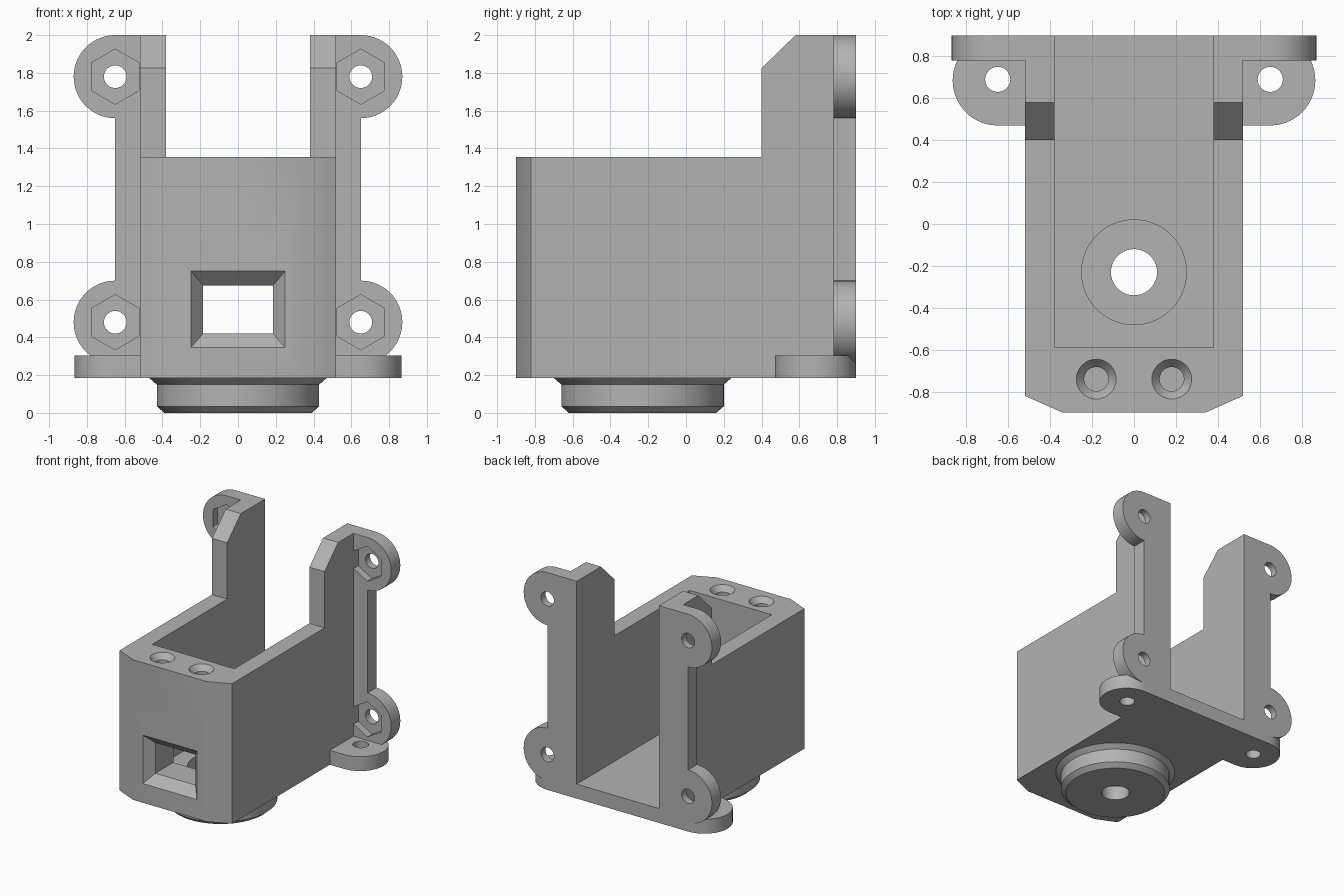
import bpy, bmesh, math
from mathutils import Vector

cube = bpy.data.objects.get("Cube")
if cube:
    bpy.data.objects.remove(cube, do_unlink=True)

GREY = (0.45, 0.45, 0.45, 1)
grey = bpy.data.materials.new("plain grey")
grey.use_nodes = True
grey.diffuse_color = GREY
grey.node_tree.nodes["Principled BSDF"].inputs["Base Color"].default_value = GREY

PLACE = {
    "x": lambda p, t: (t, p[0], p[1]),
    "y": lambda p, t: (p[0], t, p[1]),
    "z": lambda p, t: (p[0], p[1], t),
}


def make(name, bm):
    bmesh.ops.recalc_face_normals(bm, faces=bm.faces)
    mesh = bpy.data.meshes.new(name)
    bm.to_mesh(mesh)
    bm.free()
    mesh.materials.append(grey)
    ob = bpy.data.objects.new(name, mesh)
    bpy.context.collection.objects.link(ob)
    return ob


def loft(name, rings):
    """Closed solid through rings of equal point count."""
    bm = bmesh.new()
    rows = [[bm.verts.new(p) for p in ring] for ring in rings]
    for a, b in zip(rows, rows[1:]):
        for i in range(len(a)):
            j = (i + 1) % len(a)
            bm.faces.new((a[i], a[j], b[j], b[i]))
    bm.faces.new(rows[0])
    bm.faces.new(rows[-1])
    return make(name, bm)


def prism(name, pts, axis, a, b):
    return loft(name, [[PLACE[axis](p, t) for p in pts] for t in (a, b)])


def rect(x0, x1, y0, y1):
    return [(x0, y0), (x1, y0), (x1, y1), (x0, y1)]


def arc(cx, cy, r, start, end, n):
    angles = [math.radians(start + (end - start) * i / n) for i in range(n + 1)]
    return [(cx + r * math.cos(a), cy + r * math.sin(a)) for a in angles]


def circle(cx, cy, r, n=48, start=0):
    return arc(cx, cy, r, start, start + 360, n)[:-1]


def boolean(ob, cutter, operation="DIFFERENCE"):
    mod = ob.modifiers.new("cut", "BOOLEAN")
    mod.operation, mod.solver, mod.object = operation, "EXACT", cutter
    bpy.context.view_layer.objects.active = ob
    bpy.ops.object.modifier_apply(modifier=mod.name)
    bpy.data.objects.remove(cutter, do_unlink=True)


# Housing: side outline with tall rear arms, trimmed to a chamfered plan
side = [(-0.9, 0.185), (0.9, 0.185), (0.9, 2), (0.58, 2),
        (0.4, 1.825), (0.4, 1.355), (-0.9, 1.355)]
housing = prism("housing", side, "x", -0.52, 0.52)
for s in (-1, 1):
    corner = [(s * 0.34, -0.9), (s * 0.7, -1.06), (s * 0.7, -0.74)]
    corner = [(s * 0.25, -0.94), (s * 0.7, -0.94), (s * 0.7, -0.74)]
    boolean(housing, prism("corner_cutter", corner, "z", 0, 2.2))
boolean(housing, prism("cavity_cutter", rect(-0.38, 0.38, -0.59, 1), "z", 0.305, 2.2))

# Opening in the floor above the round base
CY = -0.23
boolean(housing, prism("floor_cutter", circle(0, CY, 0.25, 64), "z", 0, 0.5))

# Front window with a tapered rim
outer, inner = rect(-0.25, 0.25, 0.345, 0.75), rect(-0.185, 0.185, 0.42, 0.675)
lip = [(a[0] * 2 - b[0], a[1] * 2 - b[1]) for a, b in zip(outer, inner)]
window = [(lip, -0.975), (inner, -0.825), (inner, -0.5)]
boolean(housing, loft("window_cutter", [[(x, y, z) for x, z in ring] for ring, y in window]))

# Countersunk screw holes on the top front
for s in (-1, 1):
    steps = [(0.095, 1.4), (0.095, 1.355), (0.058, 1.31), (0.058, 1.0)]
    boolean(housing, loft("screw_cutter", [
        [(x, y, z) for x, y in circle(s * 0.18, -0.74, r, 32)] for r, z in steps]))

parts = [housing]

# Rear flanges with nut pockets, and the flat feet below them
EARS = (0.48, 1.78)
for label, s in (("left", 1), ("right", -1)):
    outline = [(0.52, 0.26)]
    for z in EARS:
        outline += arc(0.65, z, 0.22, -90, 90, 28)
    outline.append((0.52, 2))
    flange = prism(label + "_flange", [(s * x, z) for x, z in outline], "y", 0.78, 0.9)
    for z in EARS:
        boolean(flange, prism("nut_cutter", circle(s * 0.65, z, 0.146, 6, 30), "y", 0.7, 0.84))
        boolean(flange, prism("bolt_cutter", circle(s * 0.65, z, 0.06, 32), "y", 0.7, 1))

    outline = [(0.52, 0.47)] + arc(0.65, 0.685, 0.215, -90, 90, 28) + [(0.52, 0.9)]
    foot = prism(label + "_foot", [(s * x, y) for x, y in outline], "z", 0.185, 0.305)
    boolean(foot, prism("foot_cutter", circle(s * 0.65, 0.69, 0.06, 32), "z", 0, 0.5))
    parts += [flange, foot]

# Round base: turned ring with a central hole and a recess on top
profile = [(0.11, 0), (0.39, 0), (0.43, 0.035), (0.43, 0.15),
           (0.47, 0.185), (0.25, 0.185), (0.25, 0.12), (0.11, 0.12)]
bm = bmesh.new()
verts = [bm.verts.new((r, CY, z)) for r, z in profile]
edges = [bm.edges.new((verts[i - 1], verts[i])) for i in range(len(verts))]
bmesh.ops.spin(bm, geom=verts + edges, cent=Vector((0, CY, 0)), axis=(0, 0, 1),
               angle=math.tau, steps=64, use_merge=True)
bmesh.ops.remove_doubles(bm, verts=bm.verts, dist=0.0005)
parts.append(make("round_base", bm))

# Smooth round walls, keep the corners crisp
bpy.ops.object.select_all(action="DESELECT")
for ob in parts:
    ob.select_set(True)
bpy.context.view_layer.objects.active = housing
bpy.ops.object.shade_smooth_by_angle(angle=math.radians(30))
